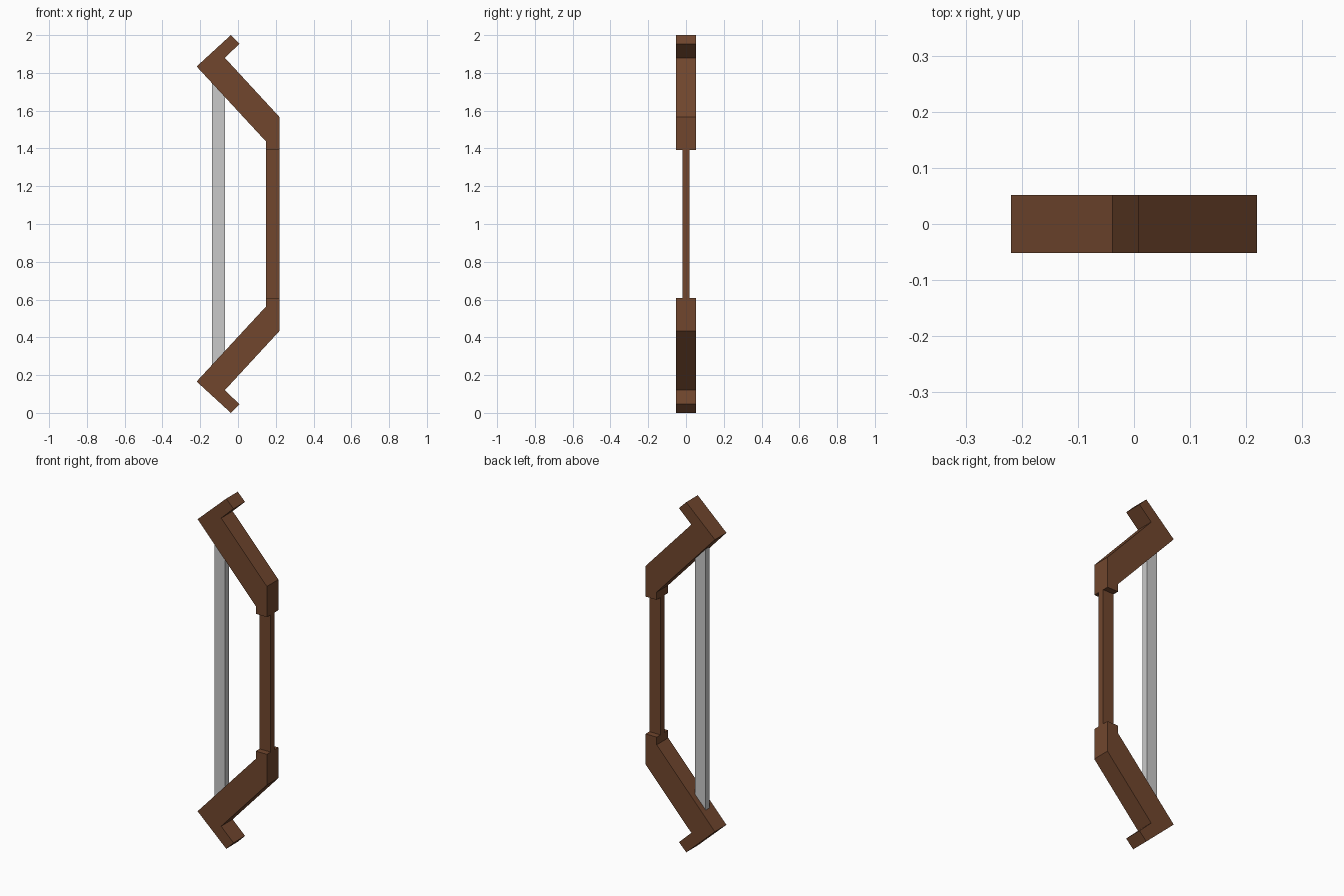
import bpy
import bmesh

cube = bpy.data.objects.get("Cube")
if cube:
    bpy.data.objects.remove(cube, do_unlink=True)


def make_material(name, color):
    mat = bpy.data.materials.new(name)
    mat.use_nodes = True
    mat.diffuse_color = color
    mat.node_tree.nodes["Principled BSDF"].inputs["Base Color"].default_value = color
    return mat


def extrude_profile(name, points, half_depth, mat):
    """Extrude an x-z outline symmetrically along y."""
    bm = bmesh.new()
    face = bm.faces.new([bm.verts.new((x, -half_depth, z)) for x, z in points])
    ext = bmesh.ops.extrude_face_region(bm, geom=[face])
    moved = [v for v in ext["geom"] if isinstance(v, bmesh.types.BMVert)]
    bmesh.ops.translate(bm, verts=moved, vec=(0, 2 * half_depth, 0))
    bmesh.ops.recalc_face_normals(bm, faces=bm.faces)
    mesh = bpy.data.meshes.new(name)
    bm.to_mesh(mesh)
    bm.free()
    mesh.materials.append(mat)
    obj = bpy.data.objects.new(name, mesh)
    bpy.context.collection.objects.link(obj)
    return obj


def bar(name, x0, x1, z0, z1, half_depth, mat):
    outline = [(x0, z0), (x1, z0), (x1, z1), (x0, z1)]
    return extrude_profile(name, outline, half_depth, mat)


wood = make_material("brown wood", (0.165, 0.062, 0.027, 1))
cord = make_material("grey cord", (0.59, 0.59, 0.59, 1))

# Limbs: one hooked outline, mirrored about mid height
limb = [(-0.038, 2.0), (0.008, 1.954), (-0.07, 1.88), (0.219, 1.567),
        (0.219, 1.392), (0.149, 1.392), (0.149, 1.436), (-0.219, 1.834)]
extrude_profile("upper_limb", limb, 0.052, wood)
extrude_profile("lower_limb", [(x, 2 - z) for x, z in limb], 0.052, wood)

# Slim grip between the limbs
bar("grip", 0.149, 0.219, 0.608, 1.392, 0.018, wood)

# Bowstring with its ends buried in the limbs
bar("bowstring", -0.137, -0.07, 0.2, 1.8, 0.018, cord)
